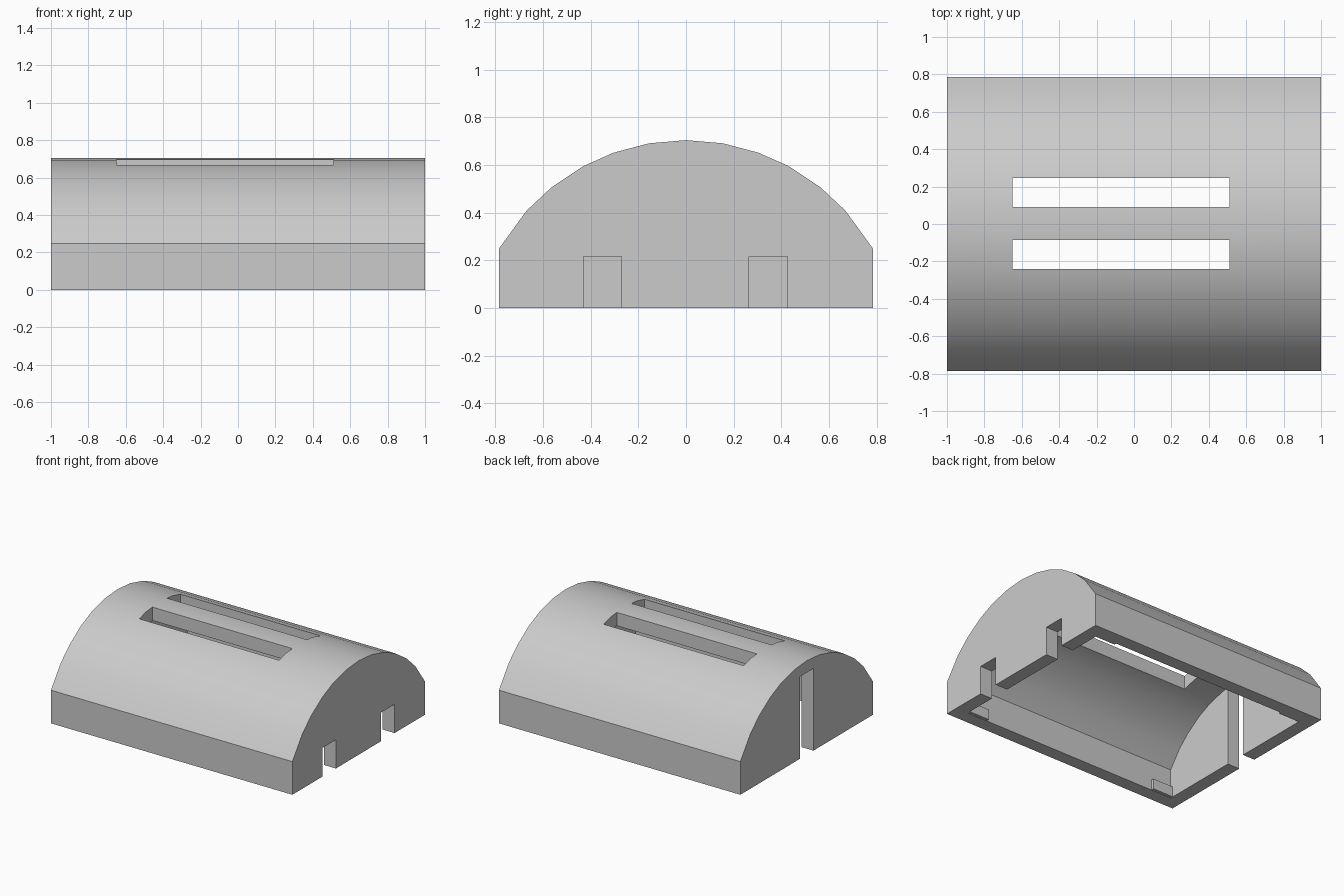
import bpy
import bmesh

cube = bpy.data.objects.get("Cube")
if cube:
    bpy.data.objects.remove(cube, do_unlink=True)

grey = bpy.data.materials.new("light grey")
grey.use_nodes = True
grey.diffuse_color = (0.6, 0.6, 0.6, 1)
grey.node_tree.nodes["Principled BSDF"].inputs["Base Color"].default_value = (0.6, 0.6, 0.6, 1)

WALL = 0.1
HALF_WIDTH = 0.785
CENTRE = -0.2  # height of the arch centre
RADIUS = 0.904


def prism(name, half_profile, x0, x1):
    """Extrude a profile, mirrored in y, along x."""
    profile = half_profile + [(-y, z) for y, z in reversed(half_profile) if y > 0]
    bm = bmesh.new()
    face = bm.faces.new([bm.verts.new((x0, y, z)) for y, z in profile])
    moved = bmesh.ops.extrude_face_region(bm, geom=[face])["geom"]
    verts = [v for v in moved if isinstance(v, bmesh.types.BMVert)]
    bmesh.ops.translate(bm, vec=(x1 - x0, 0, 0), verts=verts)
    bmesh.ops.recalc_face_normals(bm, faces=bm.faces)
    mesh = bpy.data.meshes.new(name)
    bm.to_mesh(mesh)
    bm.free()
    mesh.materials.append(grey)
    obj = bpy.data.objects.new(name, mesh)
    bpy.context.collection.objects.link(obj)
    return obj


def box(name, x0, x1, y0, y1, z0, z1):
    bpy.ops.mesh.primitive_cube_add(size=1, location=((x0 + x1) / 2, (y0 + y1) / 2, (z0 + z1) / 2))
    obj = bpy.context.object
    obj.name = name
    obj.scale = (x1 - x0, y1 - y0, z1 - z0)
    bpy.ops.object.transform_apply(location=False, rotation=False, scale=True)
    obj.data.materials.append(grey)
    return obj


def combine(target, tool, operation):
    mod = target.modifiers.new("shape", "BOOLEAN")
    mod.operation = operation
    mod.solver = "EXACT"
    mod.object = tool
    bpy.ops.object.select_all(action="DESELECT")
    bpy.context.view_layer.objects.active = target
    target.select_set(True)
    bpy.ops.object.modifier_apply(modifier=mod.name)
    bpy.data.objects.remove(tool, do_unlink=True)


def arch(offset, bottom):
    """Half profile of the vaulted section, shrunk inward by an offset."""
    radius = RADIUS - offset
    ys = [0.67, 0.565, 0.43, 0.305, 0.155, 0]
    side = HALF_WIDTH - offset
    ys = [side] + [y * radius / RADIUS for y in ys]
    return [(side, bottom)] + [(y, CENTRE + (radius**2 - y**2) ** 0.5) for y in ys]


# Vaulted shell, open underneath
shell = prism("vaulted_cover", arch(0, 0), -1, 1)
combine(shell, prism("cavity", arch(WALL, -0.1), WALL - 1, 1 - WALL), "DIFFERENCE")

# Two long roof slots
for y0, y1 in ((-0.24, -0.085), (0.09, 0.245)):
    combine(shell, box("roof_slot", -0.65, 0.51, y0, y1, 0.45, 0.9), "DIFFERENCE")

# Two low notches in the left end wall
for y in (-0.35, 0.345):
    combine(shell, box("end_notch", 0.85, 1.1, y - 0.08, y + 0.08, -0.1, 0.215), "DIFFERENCE")

# Tall slot in the right end wall
combine(shell, box("end_slot", -1.1, -0.88, -0.08, 0.08, -0.1, 0.615), "DIFFERENCE")

bpy.ops.object.select_all(action="DESELECT")
shell.select_set(True)
bpy.context.view_layer.objects.active = shell
bpy.ops.object.shade_smooth_by_angle(angle=0.5)

# Small pads in the inner corners
inner = HALF_WIDTH - WALL
for sx in (-1, 1):
    for sy in (-1, 1):
        xs = sorted((sx * 0.73, sx * 0.905))
        ys = sorted((sy * (inner - 0.02), sy * (inner + 0.005)))
        box("corner_pad", *xs, *ys, 0.002, 0.08)
